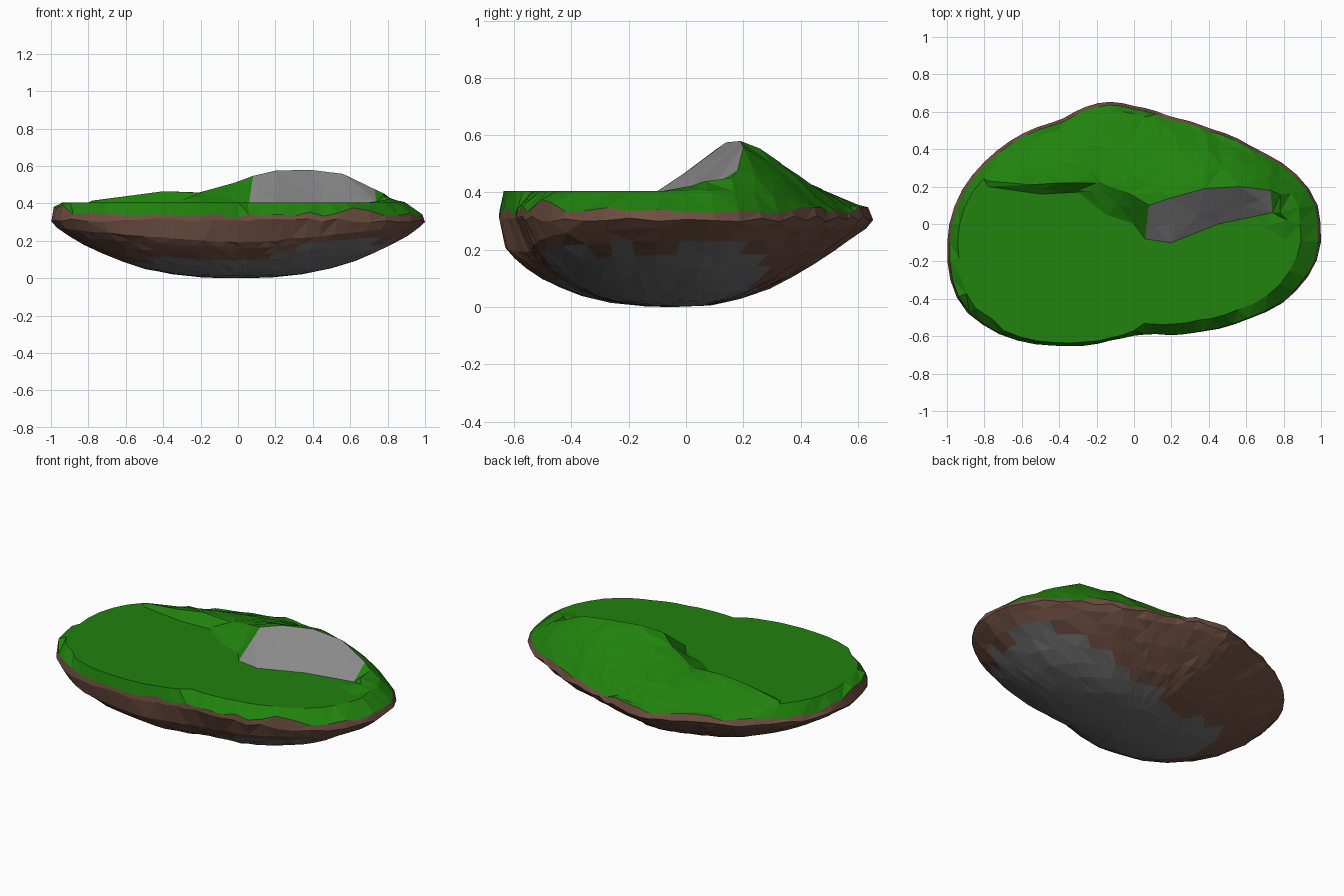
import bpy, math, random
from mathutils import Vector
from mathutils.geometry import delaunay_2d_cdt

if "Cube" in bpy.data.objects:
    bpy.data.objects.remove(bpy.data.objects["Cube"])

random.seed(4)
N = 64

# Plan outline of the widest rim, counter-clockwise
OUTLINE = [(1, -.03), (.985, .1), (.93, .2), (.83, .3), (.65, .4), (.4, .51), (.2, .57), (0, .63),
           (-.12, .655), (-.22, .64), (-.4, .55), (-.62, .47), (-.77, .36), (-.91, .2), (-.98, .04),
           (-1, -.18), (-.97, -.35), (-.9, -.47), (-.72, -.59), (-.4, -.65), (-.12, -.62), (0, -.595),
           (.1, -.585), (.35, -.575), (.6, -.51), (.8, -.42), (.94, -.27), (.995, -.15)]
# Ridge: foot line (x, y) and crest line (x, y, z)
FOOT = [(-.78, .2), (-.5, .16), (-.3, .17), (-.15, .05), (0, 0), (.06, -.08), (.2, -.1),
        (.45, 0), (.74, .06), (.78, -.06), (.92, -.12)]
CREST = [(-.78, .23, .415), (-.55, .21, .445), (-.4, .22, .465), (-.2, .22, .457), (-.02, .16, .51),
         (.08, .1, .55), (.2, .14, .575), (.38, .19, .58), (.56, .2, .555), (.73, .18, .49), (.92, .1, .395)]


def interp(pts, x, k=1):
    if x <= pts[0][0]:
        return pts[0][k]
    for a, b in zip(pts, pts[1:]):
        if x <= b[0]:
            return a[k] + (b[k] - a[k]) * (x - a[0]) / (b[0] - a[0])
    return pts[-1][k]


polar = sorted((math.atan2(y, x) % math.tau, math.hypot(x, y)) for x, y in OUTLINE)
polar = [(polar[-1][0] - math.tau, polar[-1][1])] + polar + [(polar[0][0] + math.tau, polar[0][1])]


def radius(a):
    return sum(w * interp(polar, (a + d) % math.tau) for d, w in ((-.04, .25), (0, .5), (.04, .25)))


def ring_point(a, s):
    return Vector((radius(a) * s * math.cos(a), radius(a) * s * math.sin(a)))


def edge_scale(a):
    return .985 - .012 * math.sin(a)


def lip_width(a):
    """Width of the sloping grass band, wide at the front right."""
    a = a % math.tau - math.tau
    if -1.5 < a or a < .3 - math.tau:
        return .085
    return .02 if -2.5 < a < -1.6 else .04


def mesh_object(name, verts, faces, color):
    used = sorted({i for f in faces for i in f})
    remap = {v: i for i, v in enumerate(used)}
    me = bpy.data.meshes.new(name)
    me.from_pydata([verts[i] for i in used], [], [[remap[i] for i in f] for f in faces])
    mat = bpy.data.materials.new(name + "_color")
    mat.diffuse_color = color
    mat.use_nodes = True
    mat.node_tree.nodes["Principled BSDF"].inputs["Base Color"].default_value = mat.diffuse_color
    me.materials.append(mat)
    ob = bpy.data.objects.new(name, me)
    bpy.context.collection.objects.link(ob)


angles = [math.tau * i / N for i in range(N)]
# Ragged grass hem, with two places where soil pokes upward
edge_z = []
for a in angles:
    p = ring_point(a, 1)
    bump = max(0, 1 - abs(p.x - .63) / .12) * .05 if p.y < 0 else 0
    if p.x < -.9 and -.4 < p.y < -.15:
        bump = .04
    edge_z.append(.34 + random.uniform(-.014, .014) + bump)

BACK = [(p[0], p[1]) for p in OUTLINE[14::-1]]


def height(x, y):
    a = math.atan2(y, x)
    s = math.hypot(x, y) / radius(a)
    foot, cy, cz = interp(FOOT, x), interp(CREST, x), interp(CREST, x, 2)
    if y < foot:
        h = .405
    elif y < cy:
        h = .405 + (cz - .405) * (y - foot) / (cy - foot)
    else:
        t = min(1, (y - cy) / max(.03, interp(BACK, x) * .97 - cy))
        h = cz + (.34 - cz) * t ** 1.4 + random.uniform(-.006, .006)
    return min(h, .34 + .065 * max(0, edge_scale(a) - s) / lip_width(a))


# Turf plan: hem, lip, ridge lines and scattered points, triangulated
pts = [ring_point(a, edge_scale(a)) for a in angles]
edges = []


def add_line(line, closed=False):
    base = len(pts)
    pts.extend(Vector(p[:2]) for p in line)
    n = len(line)
    edges.extend((base + i, base + (i + 1) % n) for i in range(n if closed else n - 1))


add_line([ring_point(a, edge_scale(a) - lip_width(a) - random.uniform(0, .012)) for a in angles], True)
lower = [p for p in FOOT if .05 < p[0] < .75]
upper = [p[:2] for p in CREST if .07 < p[0] < .75]
cliff = lower + upper[::-1]
add_line([p for p in FOOT if p[0] < .75])
add_line([p for p in CREST if p[0] < .8])
add_line([lower[0], upper[0]])
add_line([lower[-1], upper[-1]])
for x in (.12, .22, .34, .46, .58, .68):
    f, c = interp(FOOT, x), interp(CREST, x)
    pts.append(Vector((x, f + (c - f) * random.uniform(.35, .6))))
for i in range(-12, 13):
    for j in range(-8, 9):
        p = Vector((i * .08 + random.uniform(-.025, .025), j * .08 + random.uniform(-.025, .025)))
        near_cliff = 0 < p.x < .77 and interp(FOOT, p.x) - .02 < p.y < interp(CREST, p.x) + .03
        if p.length / radius(math.atan2(p.y, p.x)) < .87 and not near_cliff:
            pts.append(p)
out, _, tris, orig, _, _ = delaunay_2d_cdt(pts, edges, [list(range(N))], 1, 1e-5)
verts = []
for p, o in zip(out, orig):
    hem = [k for k in o if k < N]
    verts.append((p.x, p.y, edge_z[hem[0]] if hem else height(p.x, p.y)))


def in_cliff(f):
    x, y = (sum(out[i][k] for i in f) / 3 for k in (0, 1))
    inside = False
    for (x1, y1), (x2, y2) in zip(cliff, cliff[1:] + cliff[:1]):
        if (y1 > y) != (y2 > y) and x < x1 + (x2 - x1) * (y - y1) / (y2 - y1):
            inside = not inside
    return inside


mesh_object("grass_top", verts, [f for f in tris if not in_cliff(f)], (.015, .225, .004, 1))
mesh_object("cliff_face", verts, [f for f in tris if in_cliff(f)], (.25, .25, .25, 1))

# Underside: rings from the hem, over the rim, down to the bowl-shaped base
verts = [(*ring_point(a, edge_scale(a)), z) for a, z in zip(angles, edge_z)]
verts += [(*ring_point(a, 1), .308 + random.uniform(-.012, .012)) for a in angles]
scales = (.965, .9, .82, .73, .62, .5, .35, .18)
for s in scales:
    for a in angles:
        # Shallow hollow under the front, right of the middle
        hollow = 1 - .07 * math.exp(-((a - math.tau + 1.25) / .4) ** 2)
        p = ring_point(a + random.uniform(-.015, .015), s * hollow + random.uniform(-.01, .01))
        front = max(0, -math.sin(a)) ** 2
        back = max(0, math.sin(a)) ** 2
        z = (.3 - .09 * front) * s ** (2.5 - .3 * back) + random.uniform(-.004, .004) * s
        verts.append((p.x, p.y - .08 * (1 - s) * s * 2, max(0, z)))
verts.append((0, -.05, 0))
soil, stone = [], []
rings = len(scales) + 2
for j in range(rings):
    for i in range(N):
        a, b = j * N + i, j * N + (i + 1) % N
        if j == rings - 1:
            faces = [(a, len(verts) - 1, b)]
        elif (i + j) % 2:
            faces = [(a, a + N, b + N), (a, b + N, b)]
        else:
            faces = [(a, a + N, b), (b, a + N, b + N)]
        # Stone reaches furthest on the right and front, least at the back
        t = angles[i]
        reach = (.7 + .13 * math.cos(t) - .17 * math.sin(t) + .08 * math.cos(2 * t)
                 + .05 * math.sin(5 * t) + random.uniform(-.02, .02))
        s = (1, 1, *scales)[j]
        (stone if s < reach else soil).extend(faces)
mesh_object("soil_rim", verts, soil, (.16, .08, .055, 1))
mesh_object("stone_base", verts, stone, (.16, .16, .16, 1))
